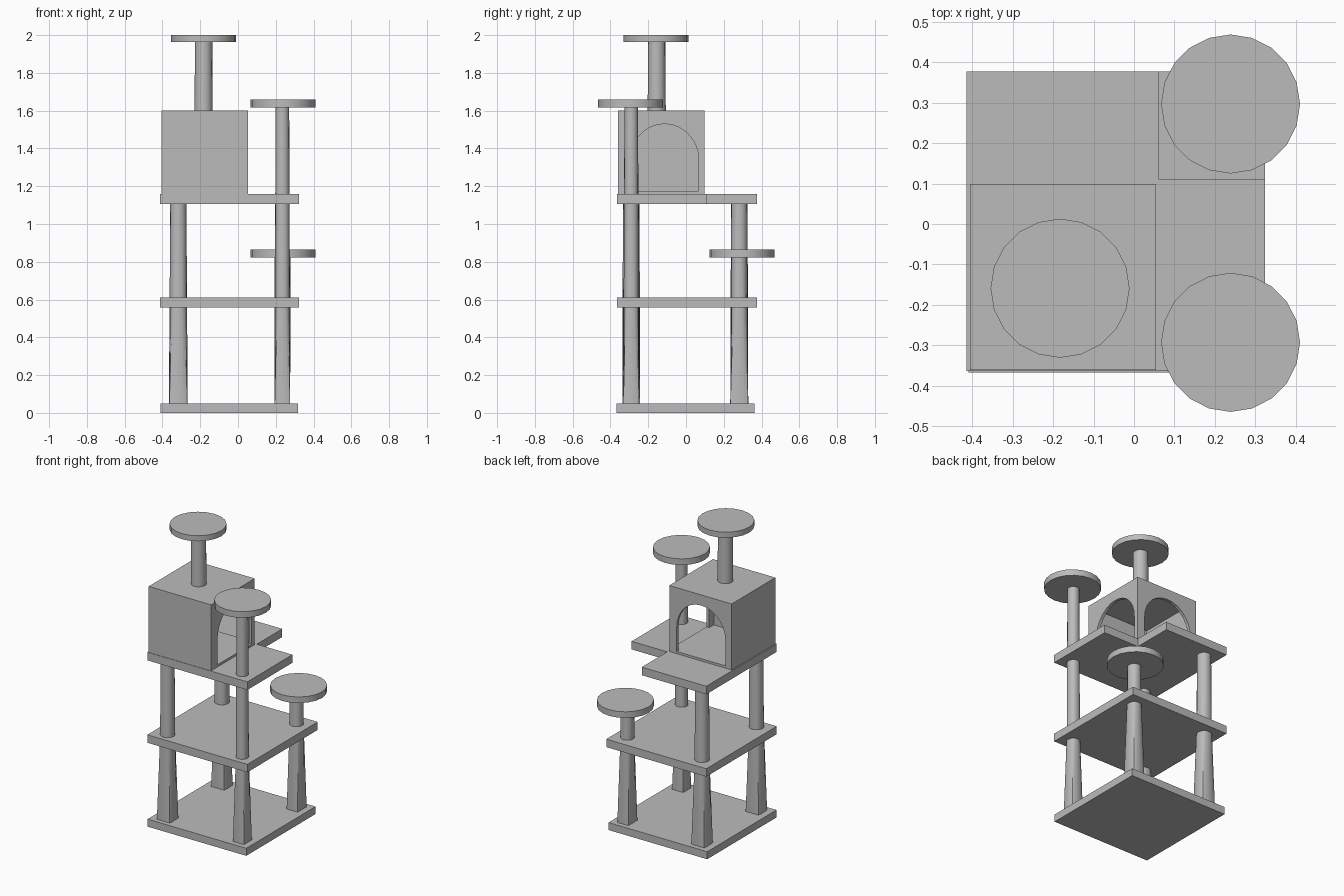
import bpy, bmesh, math

if "Cube" in bpy.data.objects:
    bpy.data.objects.remove(bpy.data.objects["Cube"])

grey = bpy.data.materials.new("plain grey")
grey.diffuse_color = (0.5, 0.5, 0.5, 1)
grey.use_nodes = True
grey.node_tree.nodes["Principled BSDF"].inputs["Base Color"].default_value = grey.diffuse_color


def finish(name, bm, smooth=False):
    bmesh.ops.recalc_face_normals(bm, faces=bm.faces[:])
    me = bpy.data.meshes.new(name)
    bm.to_mesh(me)
    bm.free()
    me.materials.append(grey)
    ob = bpy.data.objects.new(name, me)
    bpy.context.collection.objects.link(ob)
    if smooth:
        bpy.ops.object.select_all(action='DESELECT')
        ob.select_set(True)
        bpy.context.view_layer.objects.active = ob
        bpy.ops.object.shade_smooth_by_angle(angle=math.radians(40))
    return ob


def loft(name, rings, smooth=False):
    """Skin a list of equal-length point rings and cap both ends."""
    bm = bmesh.new()
    loops = [[bm.verts.new(p) for p in ring] for ring in rings]
    n = len(loops[0])
    for a, b in zip(loops, loops[1:]):
        for i in range(n):
            j = (i + 1) % n
            bm.faces.new((a[i], a[j], b[j], b[i]))
    bm.faces.new(loops[0][::-1])
    bm.faces.new(loops[-1])
    return finish(name, bm, smooth)


def slab(name, outline, z0, z1):
    return loft(name, [[(x, y, z) for x, y in outline] for z in (z0, z1)])


def rect(x0, x1, y0, y1):
    return [(x0, y0), (x1, y0), (x1, y1), (x0, y1)]


def ring(cx, cy, r, n, lim=(9, 9)):
    """Circle, optionally clamped towards a rectangle."""
    pts = []
    for i in range(n):
        a = 2 * math.pi * i / n
        x, y = r * math.cos(a), r * math.sin(a)
        pts.append((cx + max(-lim[0], min(lim[0], x)),
                    cy + max(-lim[1], min(lim[1], y))))
    return pts


def at(pts, z):
    return [(x, y, z) for x, y in pts]


# Base, middle shelf and notched upper shelf
slab("base", rect(-0.41, 0.318, -0.367, 0.362), 0, 0.05)
slab("middle_shelf", rect(-0.414, 0.324, -0.364, 0.377), 0.557, 0.61)
slab("upper_shelf", [(-0.414, -0.364), (0.324, -0.364), (0.324, 0.11),
                     (0.062, 0.11), (0.062, 0.377), (-0.414, 0.377)], 1.106, 1.16)

# Posts: boxy at the foot, round higher up
posts = [("front_left_post", -0.316, -0.29, 0.05, 0.046, 0.046, 0.043, 1.12),
         ("back_left_post", -0.316, 0.282, 0.05, 0.046, 0.046, 0.043, 1.12),
         ("front_right_post", 0.235, -0.29, 0.041, 0.042, 0.040, 0.036, 1.63),
         ("back_right_post", 0.235, 0.282, 0.041, 0.048, 0.043, 0.042, 0.84)]
for name, x, y, hx, hy, r1, r2, top in posts:
    loft(name, [at(ring(x, y, 0.067, 16, (hx, hy)), 0.04),
                at(ring(x, y, r1, 16), 0.6),
                at(ring(x, y, r2, 16), top)], True)
loft("top_post", [at(ring(-0.182, -0.155, 0.048, 16), 1.59),
                  at(ring(-0.182, -0.155, 0.046, 16), 1.975)], True)

# Round perches
for name, x, y, z0, z1 in [("top_perch", -0.183, -0.159, 1.963, 2.0),
                           ("front_perch", 0.239, -0.293, 1.617, 1.658),
                           ("back_perch", 0.239, 0.297, 0.823, 0.864)]:
    loft(name, [at(ring(x, y, 0.172, 20), z) for z in (z0, z1)], True)

# Hollow house with arched doors on the right and the back
house = slab("house", rect(-0.406, 0.054, -0.361, 0.099), 1.16, 1.6)
cavity = slab("cavity_cutter", rect(-0.386, 0.034, -0.341, 0.079), 1.175, 1.58)
arch = [(-0.18, 1.175), (0.18, 1.175)]
arch += [(0.18 * math.cos(math.pi * i / 14), 1.34 + 0.19 * math.sin(math.pi * i / 14))
         for i in range(15)]
right_door = loft("right_door_cutter",
                  [[(x, -0.113 + u, z) for u, z in arch] for x in (-0.1, 0.2)])
back_door = loft("back_door_cutter",
                 [[(-0.181 + u, y, z) for u, z in arch] for y in (-0.1, 0.2)])
bpy.context.view_layer.objects.active = house
for cutter in (cavity, right_door, back_door):
    mod = house.modifiers.new("cut", 'BOOLEAN')
    mod.operation = 'DIFFERENCE'
    mod.solver = 'EXACT'
    mod.object = cutter
    bpy.ops.object.modifier_apply(modifier=mod.name)
    bpy.data.objects.remove(cutter)
